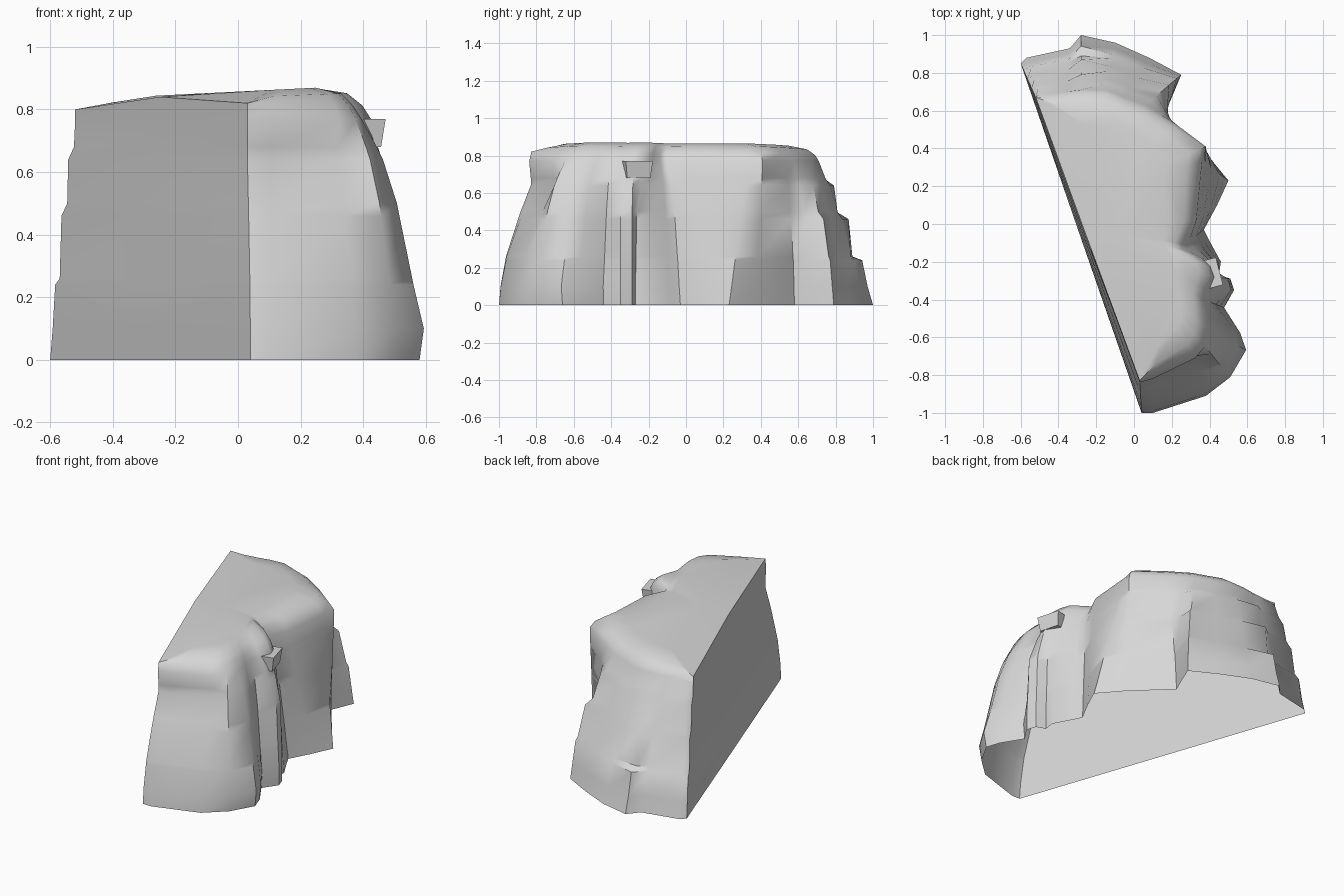
import bpy
import bmesh
from math import radians
from mathutils import Vector, Matrix

default_cube = bpy.data.objects.get("Cube")
if default_cube:
    bpy.data.objects.remove(default_cube, do_unlink=True)

# One plain stone colour
stone = bpy.data.materials.new("grey stone")
stone.use_nodes = True
stone.diffuse_color = (0.68, 0.68, 0.68, 1)
stone.node_tree.nodes["Principled BSDF"].inputs["Base Color"].default_value = (0.68, 0.68, 0.68, 1)


def finish(bm, name, angle):
    """Turn a bmesh into a shaded, coloured object."""
    bmesh.ops.recalc_face_normals(bm, faces=bm.faces)
    mesh = bpy.data.meshes.new(name)
    bm.to_mesh(mesh)
    bm.free()
    mesh.materials.append(stone)
    obj = bpy.data.objects.new(name, mesh)
    bpy.context.collection.objects.link(obj)
    bpy.ops.object.select_all(action="DESELECT")
    obj.select_set(True)
    bpy.context.view_layer.objects.active = obj
    bpy.ops.object.shade_smooth_by_angle(angle=radians(angle))
    return obj


# How far each kind of rib has leaned from foot to top at each level
LEVELS = [0, .1, .24, .26, .46, .5, .64, .68, .77]
LEAN = {
    "nose": [0, .05, .2, .22, .6, .68, 1, 1, .95],
    "bulge": [0, -.07, .1, .12, .33, .37, .6, .7, .95],
    "middle": [0, 0, .05, .06, .12, .17, .55, .7, .95],
    "recess": [0, .08, .18, .2, .36, .4, .58, .68, .92],
    "block": [0, .14, .32, .35, .6, .65, .85, .92, 1],
    "corner": [0, .05, .12, .17, .34, .52, .68, .84, 1],
    "slope": [0, .12, .25, .32, .5, .6, .76, .86, 1],
    "ledge": [0, .1, .2, .38, .45, .68, .72, .95, 1],
}

# Vertical ribs in order around the rock: kind, then foot x, y and top x, y
RIBS = [
    ("nose", [(.04, -1, .03, -.83), (.1, -1, .1, -.81), (.38, -.91, .32, -.7)]),
    ("bulge", [
        (.5, -.8, .37, -.64), (.58, -.66, .385, -.56), (.55, -.57, .38, -.48),
        (.47, -.44, .37, -.4)]),
    ("middle", [(.53, -.35, .39, -.35), (.51, -.29, .42, -.28), (.45, -.27, .4, -.22)]),
    ("recess", [(.46, -.2, .35, -.18), (.4, -.09, .27, -.14), (.37, -.03, .26, -.11)]),
    ("block", [(.44, .1, .33, .02), (.5, .23, .36, .33), (.38, .37, .38, .41)]),
    ("corner", [(.16, .58, .22, .53), (.2, .67, .14, .58), (.25, .79, .06, .63)]),
    ("slope", [(.08, .88, -.05, .67), (-.1, .96, -.15, .71)]),
    ("ledge", [(-.28, 1, -.28, .71)]),
    ("slope", [(-.34, .93, -.36, .7), (-.57, .88, -.5, .69)]),
    ("ledge", [(-.6, .85, -.52, .67)]),
    ("slope", [(-.3, -.02, -.25, -.07)]),
]


def toward_crest(point, amount):
    """Move a rim point towards the crest line of the top."""
    y = point.y * .6
    return point.lerp(Vector((.05 - .25 * y, y, 0)), amount)


# Cliff body: stacked rings, a rounded rim and a gently domed top
bm = bmesh.new()
ribs = [(Vector(r[:2]), Vector(r[2:]), kind) for kind, rows in RIBS for r in rows]
count = len(ribs)
rings = []
for level, z in enumerate(LEVELS):
    rings.append([bm.verts.new((*foot.lerp(top, LEAN[kind][level]), z))
                  for foot, top, kind in ribs])

# Each top ring has an inset, a height and a tilt along x; the flat wall keeps its own edge
wall_edge = {0: .82, count - 2: .8, count - 1: .84}
for inset, height, tilt in ((.07, .805, .02), (.22, .838, .04), (.55, .857, .05)):
    ring = []
    for i, (foot, top, kind) in enumerate(ribs):
        on_wall = i in wall_edge and inset < .5
        p = toward_crest(Vector((*top, 0)), 0 if on_wall else inset)
        p.z = wall_edge[i] + (height - .838) * .5 if on_wall else height + tilt * p.x
        ring.append(bm.verts.new(p))
    rings.append(ring)

for lower, upper in zip(rings, rings[1:]):
    for i in range(count):
        j = (i + 1) % count
        bm.faces.new((lower[i], lower[j], upper[j], upper[i]))
cap = bm.faces.new(rings[-1])
bmesh.ops.triangulate(bm, faces=[cap])
finish(bm, "cliff_body", 45)


def chip(name, place, size, turn, taper):
    """A small broken block, narrower at its foot, set into the rock."""
    bm = bmesh.new()
    bmesh.ops.create_cube(bm, size=1)
    for v in bm.verts:
        if v.co.z < 0:
            v.co.x *= taper
            v.co.y *= taper
    matrix = (Matrix.Translation(place) @ Matrix.Rotation(radians(turn), 4, "Z")
              @ Matrix.Diagonal((*size, 1)))
    bmesh.ops.transform(bm, matrix=matrix, verts=bm.verts)
    finish(bm, name, 60)


# Overhanging nub on the column side
chip("overhanging_nub", (.375, -.27, .725), (.16, .15, .09), 15, .85)
